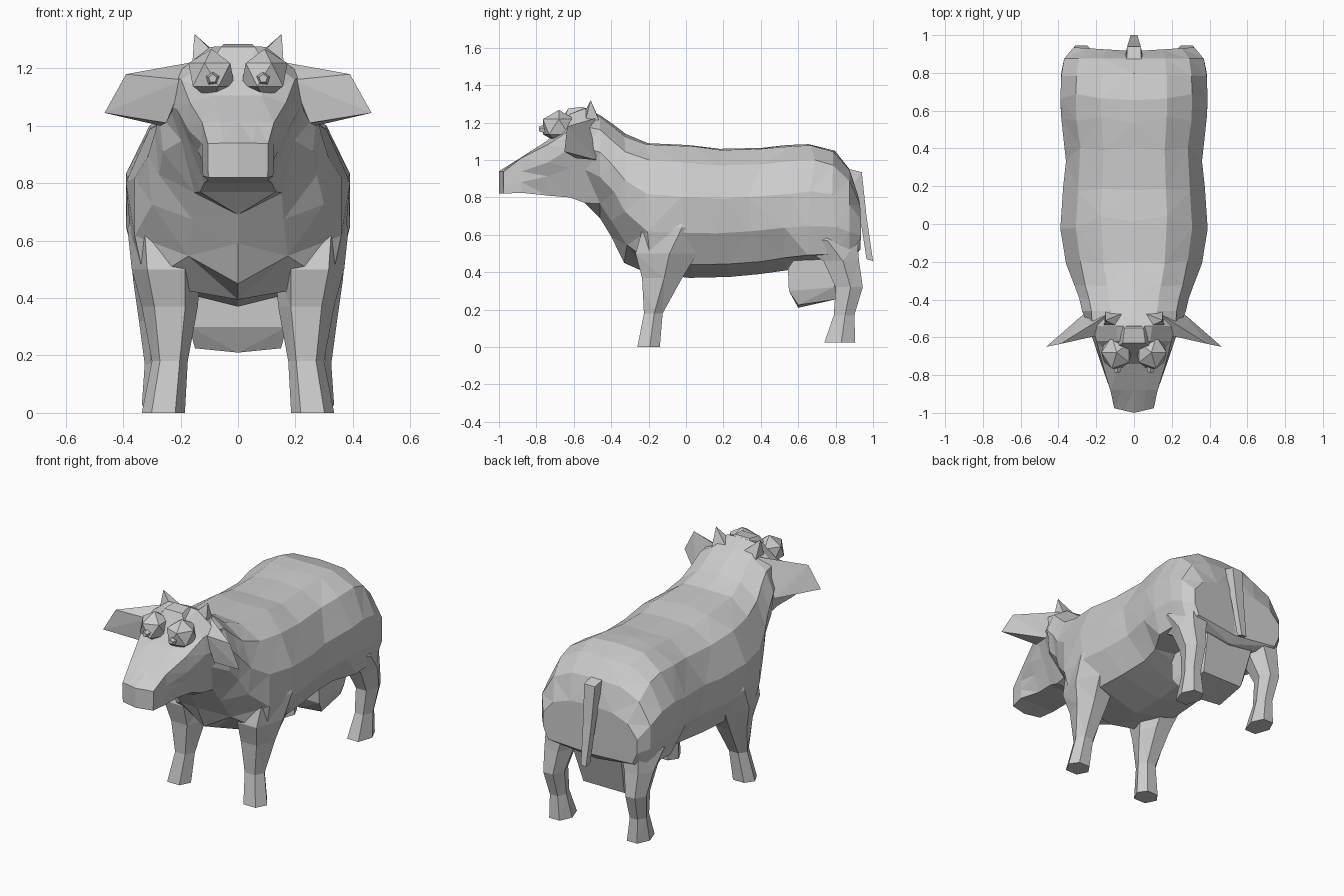
import bpy, bmesh, math, random
from mathutils import Vector

random.seed(4)
old = bpy.data.objects.get("Cube")
if old:
    bpy.data.objects.remove(old)

grey = bpy.data.materials.new("light grey")
grey.use_nodes = True
grey.diffuse_color = (0.6, 0.6, 0.6, 1)
grey.node_tree.nodes["Principled BSDF"].inputs["Base Color"].default_value = (0.6, 0.6, 0.6, 1)


def finish(name, bm, mirror=False):
    """Turn a bmesh into a flat shaded object, optionally mirrored across x."""
    bmesh.ops.remove_doubles(bm, verts=bm.verts, dist=0.0005)
    bmesh.ops.triangulate(bm, faces=bm.faces)
    bmesh.ops.recalc_face_normals(bm, faces=bm.faces)
    mesh = bpy.data.meshes.new(name)
    bm.to_mesh(mesh)
    bm.free()
    mesh.materials.append(grey)
    ob = bpy.data.objects.new(name, mesh)
    bpy.context.collection.objects.link(ob)
    if mirror:
        ob.modifiers.new("mirror", 'MIRROR').use_mirror_merge = False
    return ob


def loft(name, rings, mirror=False):
    """Skin a list of closed point rings and cap both ends."""
    bm = bmesh.new()
    loops = [[bm.verts.new(p) for p in ring] for ring in rings]
    for a, b in zip(loops, loops[1:]):
        for i in range(len(a)):
            j = (i + 1) % len(a)
            bm.faces.new((a[i], a[j], b[j], b[i]))
    bm.faces.new(loops[0])
    bm.faces.new(loops[-1])
    return finish(name, bm, mirror)


def hull(name, points, mirror=False):
    """Convex solid around a few corner points."""
    bm = bmesh.new()
    for p in points:
        bm.verts.new(p)
    bmesh.ops.convex_hull(bm, input=bm.verts)
    return finish(name, bm, mirror)


# Half cross-sections: (share of half width, share of height), top to bottom
TRUNK = [(0, 1), (.45, .99), (.79, .87), (1, .61), (.96, .34), (.72, .1), (0, 0)]
HAUNCH = [(0, 1), (.45, .99), (.79, .87), (1, .61), (1, .32), (.9, .08), (0, 0)]
CHEST = [(0, 1), (.45, .98), (.82, .86), (1, .64), (.95, .4), (.55, .14), (0, 0)]
SKULL = [(0, 1), (.4, .99), (.92, .8), (1, .58), (.82, .35), (.55, 0), (0, 0)]
FACE = [(0, 1), (.45, 1), (.93, .92), (.97, .6), (.78, .35), (.58, 0), (0, 0)]
SNOUT = [(0, 1), (.5, 1), (1, .98), (1, .6), (1, .3), (.98, 0), (0, 0)]


def section(profile, y, low, high, width, bulge=0.0, wobble=0.0):
    half = []
    for px, pz in profile:
        shift = random.uniform(-wobble, wobble)
        half.append((px * width, y + bulge * (1 - px) + shift, low + pz * (high - low)))
    return half + [(-x, yy, z) for x, yy, z in reversed(half[1:-1])]


# Trunk, neck and head in one skin, nose to rump
loft("body", [
    section(SNOUT, -.975, .82, .94, .105, bulge=-.025),
    section(SNOUT, -.88, .825, 1.015, .125),
    section(FACE, -.74, .81, 1.105, .18),
    section(SKULL, -.62, .80, 1.25, .215),
    section(SKULL, -.54, .77, 1.28, .24),
    section(CHEST, -.46, .69, 1.24, .275),
    section(CHEST, -.39, .59, 1.19, .29, wobble=.01),
    section(CHEST, -.325, .45, 1.14, .315, wobble=.01),
    section(HAUNCH, -.2, .395, 1.09, .36, wobble=.02),
    section(TRUNK, .01, .37, 1.08, .39, wobble=.04),
    section(TRUNK, .2, .375, 1.06, .375, wobble=.04),
    section(TRUNK, .37, .39, 1.065, .36, wobble=.04),
    section(TRUNK, .54, .41, 1.08, .385, wobble=.03),
    section(HAUNCH, .67, .44, 1.085, .39, wobble=.02),
    section(HAUNCH, .79, .45, 1.05, .385, wobble=.01),
    section(HAUNCH, .875, .46, .95, .37),
    section(HAUNCH, .935, .5, .8, .32, bulge=-.02),
])


def leg_ring(z, x0, x1, y0, y1):
    """Six-sided horizontal ring inside the given bounds."""
    cx, cy, rx, ry = (x0 + x1) / 2, (y0 + y1) / 2, (x1 - x0) / 2, (y1 - y0) / 2
    corners = [(-.55, -1), (.55, -1), (1, .1), (.5, 1), (-.5, 1), (-1, .1)]
    return [(cx + a * rx, cy + b * ry, z) for a, b in corners]


# Legs, spreading into shoulder and thigh
loft("front_leg", [leg_ring(*r) for r in [
    (0, .185, .335, -.26, -.14),
    (.18, .175, .3, -.225, -.125),
    (.37, .14, .335, -.235, -.02),
    (.5, .13, .37, -.27, .06),
    (.64, .12, .385, -.23, .15),
    (.8, .14, .33, -.18, .1),
]], mirror=True)
loft("hind_leg", [leg_ring(*r) for r in [
    (.025, .195, .335, .74, .905),
    (.17, .22, .325, .79, .9),
    (.32, .215, .345, .8, .945),
    (.46, .18, .365, .735, .925),
    (.57, .14, .375, .56, .915),
    (.72, .15, .32, .58, .85),
]], mirror=True)

# Udder
hull("udder", [(s * x, y, z) for s in (1, -1) for x, y, z in [
    (.17, .545, .42), (.17, .55, .3), (.15, .6, .225), (0, .6, .21),
    (.14, .8, .255), (.17, .79, .32), (.17, .88, .52), (.17, .6, .5)]])

# Tail: a tapering square strip
loft("tail", [[(-w, y0, z0), (w, y0, z0), (w * .8, y1, z1), (-w * .8, y1, z1)]
              for w, y0, z0, y1, z1 in [
    (.05, .83, .9, .84, .96),
    (.045, .895, .87, .94, .935),
    (.035, .93, .7, .965, .7),
    (.022, .965, .47, 1.0, .46)]])

# Ears: drooping wedges
hull("ear", [(.14, -.48, 1.225), (.27, -.48, 1.0), (.19, -.59, 1.16),
             (.25, -.59, 1.01), (.39, -.635, 1.18), (.465, -.65, 1.045)], mirror=True)

# Horns
hull("horn", [(.05, -.47, 1.23), (.07, -.55, 1.24), (.16, -.54, 1.2),
              (.15, -.46, 1.2), (.152, -.51, 1.32)], mirror=True)

# Bulging eyes with small pegs for pupils
bm = bmesh.new()
bmesh.ops.create_icosphere(bm, subdivisions=1, radius=.1)
for v in bm.verts:
    v.co = Vector((.092 + v.co.x * .9, -.68 + v.co.y, 1.178 + v.co.z * .9))
finish("eye", bm, mirror=True)
hull("pupil", [(.088 + r * math.cos(a), y, 1.165 + r * math.sin(a))
               for r, y in [(.03, -.74), (.015, -.785)]
               for a in [k * math.tau / 5 + .3 for k in range(5)]], mirror=True)

# Brow ridge between the horns
hull("brow", [(s * x, y, z) for s in (1, -1) for x, y, z in [
    (.06, -.63, 1.275), (.05, -.55, 1.285), (.08, -.5, 1.24),
    (.1, -.66, 1.2), (.03, -.7, 1.16)]])
